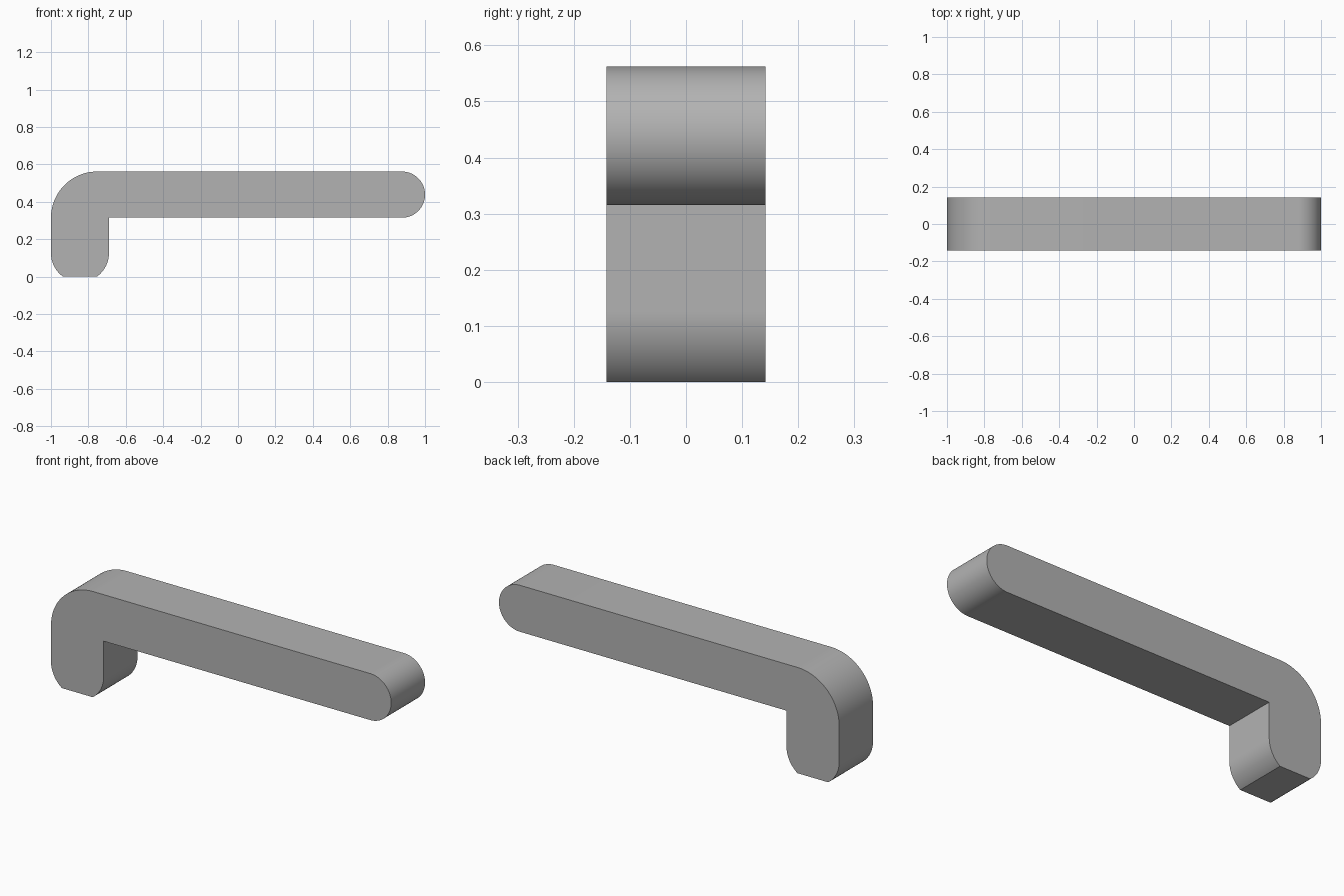
import bpy
import bmesh
from math import sin, cos, radians

HALF_DEPTH = 0.142
BAR_LOW, BAR_TOP = 0.315, 0.562
LEG_LEFT, LEG_RIGHT = -1.0, -0.69

cube = bpy.data.objects.get("Cube")
if cube:
    bpy.data.objects.remove(cube, do_unlink=True)


def arc(cx, cz, r, start, end, steps=20):
    """Points along a circular arc, angles in degrees."""
    angles = [radians(start + (end - start) * i / steps) for i in range(steps + 1)]
    return [(cx + r * cos(a), cz + r * sin(a)) for a in angles]


# Plain grey material
grey = bpy.data.materials.new("plain_grey")
grey.use_nodes = True
colour = (0.45, 0.45, 0.45, 1)
grey.diffuse_color = colour
grey.node_tree.nodes["Principled BSDF"].inputs["Base Color"].default_value = colour

# Lever outline: rounded foot cut flat, inner corner, round tip, outer bend
foot_r = (LEG_RIGHT - LEG_LEFT) / 2
foot_x = (LEG_RIGHT + LEG_LEFT) / 2
tip_r = (BAR_TOP - BAR_LOW) / 2
bend_r = 0.247
outline = (
    arc(foot_x, 0.126, foot_r, -180, -125.6)
    + arc(foot_x, 0.126, foot_r, -54.4, 0)
    + [(LEG_RIGHT, BAR_LOW)]
    + arc(1 - tip_r, BAR_LOW + tip_r, tip_r, -90, 90, 40)
    + arc(LEG_LEFT + bend_r, BAR_TOP - bend_r, bend_r, 90, 180, 30)
)

# Extrude the outline through the depth
bm = bmesh.new()
side = bm.faces.new([bm.verts.new((x, -HALF_DEPTH, max(z, 0))) for x, z in outline])
result = bmesh.ops.extrude_face_region(bm, geom=[side], use_keep_orig=True)
moved = [g for g in result["geom"] if isinstance(g, bmesh.types.BMVert)]
bmesh.ops.translate(bm, verts=moved, vec=(0, 2 * HALF_DEPTH, 0))
bmesh.ops.recalc_face_normals(bm, faces=bm.faces)
mesh = bpy.data.meshes.new("lever_handle")
bm.to_mesh(mesh)
bm.free()

handle = bpy.data.objects.new("lever_handle", mesh)
bpy.context.collection.objects.link(handle)
mesh.materials.append(grey)

# Smooth rounded walls, sharp rims
bpy.ops.object.select_all(action="DESELECT")
handle.select_set(True)
bpy.context.view_layer.objects.active = handle
bpy.ops.object.shade_smooth_by_angle(angle=radians(30))
